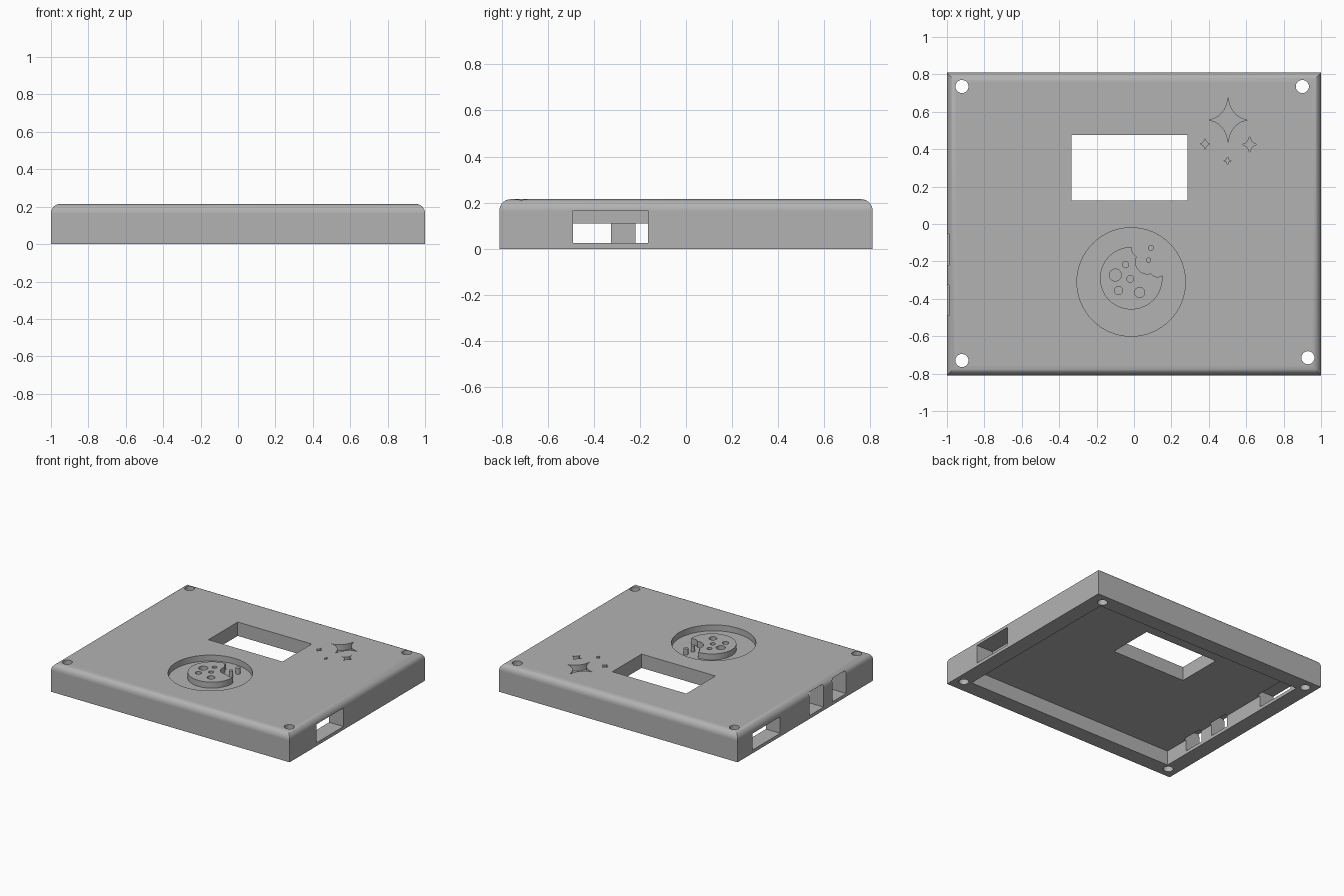
import bpy, bmesh
from math import sin, cos, pi, radians

cube = bpy.data.objects.get("Cube")
if cube:
    bpy.data.objects.remove(cube, do_unlink=True)

grey = bpy.data.materials.new("plain_grey")
grey.use_nodes = True
grey.diffuse_color = (0.448, 0.448, 0.448, 1)
grey.node_tree.nodes["Principled BSDF"].inputs["Base Color"].default_value = grey.diffuse_color

TOP, CEILING, FILLET = 0.215, 0.11, 0.05
FLOOR = TOP - 0.045          # bottom of the engraved details


def prism(name, outline, z0, z1):
    """Extrude a closed xy outline between two heights."""
    bm = bmesh.new()
    face = bm.faces.new([bm.verts.new((x, y, z0)) for x, y in outline])
    new = bmesh.ops.extrude_face_region(bm, geom=[face])["geom"]
    verts = [v for v in new if isinstance(v, bmesh.types.BMVert)]
    bmesh.ops.translate(bm, verts=verts, vec=(0, 0, z1 - z0))
    bmesh.ops.recalc_face_normals(bm, faces=bm.faces)
    mesh = bpy.data.meshes.new(name)
    bm.to_mesh(mesh)
    bm.free()
    mesh.materials.append(grey)
    obj = bpy.data.objects.new(name, mesh)
    bpy.context.collection.objects.link(obj)
    return obj


def rect(x0, x1, y0, y1):
    return [(x0, y0), (x1, y0), (x1, y1), (x0, y1)]


def circle(x, y, r, n=32):
    return [(x + r * cos(2 * pi * i / n), y + r * sin(2 * pi * i / n)) for i in range(n)]


def star(x, y, w, h, n=8):
    """Four-pointed star made of four concave quarter arcs."""
    points = []
    for q in range(4):
        sx, sy = (1, 1, -1, -1)[q], (1, -1, -1, 1)[q]
        arc = [(x + sx * w * (1 - cos(pi / 2 * i / n)), y + sy * h * (1 - sin(pi / 2 * i / n)))
               for i in range(n + 1)]
        if sx * sy < 0:
            arc.reverse()
        points += arc[:-1]
    return points


def activate(obj):
    bpy.ops.object.select_all(action='DESELECT')
    bpy.context.view_layer.objects.active = obj
    obj.select_set(True)


def cut(obj, outline, z0, z1):
    """Subtract a prism from the object."""
    cutter = prism("cutter", outline, z0, z1)
    mod = obj.modifiers.new("cut", 'BOOLEAN')
    mod.operation, mod.solver, mod.object = 'DIFFERENCE', 'EXACT', cutter
    activate(obj)
    bpy.ops.object.modifier_apply(modifier=mod.name)
    bpy.data.objects.remove(cutter, do_unlink=True)


def shade(obj):
    """Smooth the rounded faces, keep the level ones flat."""
    activate(obj)
    bpy.ops.object.shade_smooth_by_angle(angle=radians(30))
    for p in obj.data.polygons:
        if max(abs(c) for c in p.normal) > 0.9999:
            p.use_smooth = False


# Lid shell with rounded top edges
lid = prism("lid_shell", rect(-1, 1, -0.81, 0.81), 0, TOP)
bm = bmesh.new()
bm.from_mesh(lid.data)
edges = [e for e in bm.edges if all(v.co.z > TOP - 0.01 for v in e.verts)]
bmesh.ops.bevel(bm, geom=edges, offset=FILLET, segments=8, profile=0.5, affect='EDGES')
bm.to_mesh(lid.data)
bm.free()

# Underside cavity and display window
cut(lid, rect(-0.88, 0.88, -0.69, 0.69), -0.1, CEILING)
cut(lid, rect(-0.335, 0.285, 0.125, 0.475), -0.1, 0.4)

# Connector openings in the side walls
cut(lid, rect(0.86, 1.1, -0.49, -0.165), 0.025, 0.165)
cut(lid, rect(-1.1, -0.86, 0.30, 0.63), 0.025, 0.15)
for y0, y1 in ((-0.22, -0.05), (-0.49, -0.325)):
    cut(lid, rect(-1.1, -0.86, y0, y1), 0.025, 0.195)

# Screw holes
for x, y in ((-0.92, 0.735), (0.90, 0.735), (-0.92, -0.73), (0.93, -0.715)):
    cut(lid, circle(x, y, 0.035), -0.1, 0.4)

# Engraved sparkles
for x, y, w, h in ((0.503, 0.556, 0.112, 0.128), (0.38, 0.428, 0.03, 0.036),
                   (0.618, 0.425, 0.045, 0.051), (0.5, 0.338, 0.021, 0.026)):
    cut(lid, star(x, y, w, h), FLOOR, 0.4)

# Round recess
cut(lid, circle(-0.015, -0.31, 0.29, 64), FLOOR, 0.4)
shade(lid)

# Bitten biscuit standing in the recess
biscuit = prism("biscuit", circle(-0.015, -0.29, 0.167, 64), FLOOR, TOP)
bites = ((0.04, -0.128, 0.053), (0.072, -0.203, 0.064), (0.126, -0.24, 0.043))
chips = ((-0.10, -0.273, 0.032), (-0.045, -0.217, 0.017), (-0.02, -0.293, 0.018),
         (-0.083, -0.355, 0.022), (0.03, -0.366, 0.027))
for x, y, r in bites + chips:
    cut(biscuit, circle(x, y, r), 0, 0.4)
shade(biscuit)

# Loose crumbs beside the bite
for i, (x, y, r) in enumerate(((0.09, -0.128, 0.016), (0.078, -0.193, 0.014))):
    shade(prism(f"crumb_{i + 1}", circle(x, y, r, 20), FLOOR, TOP))
